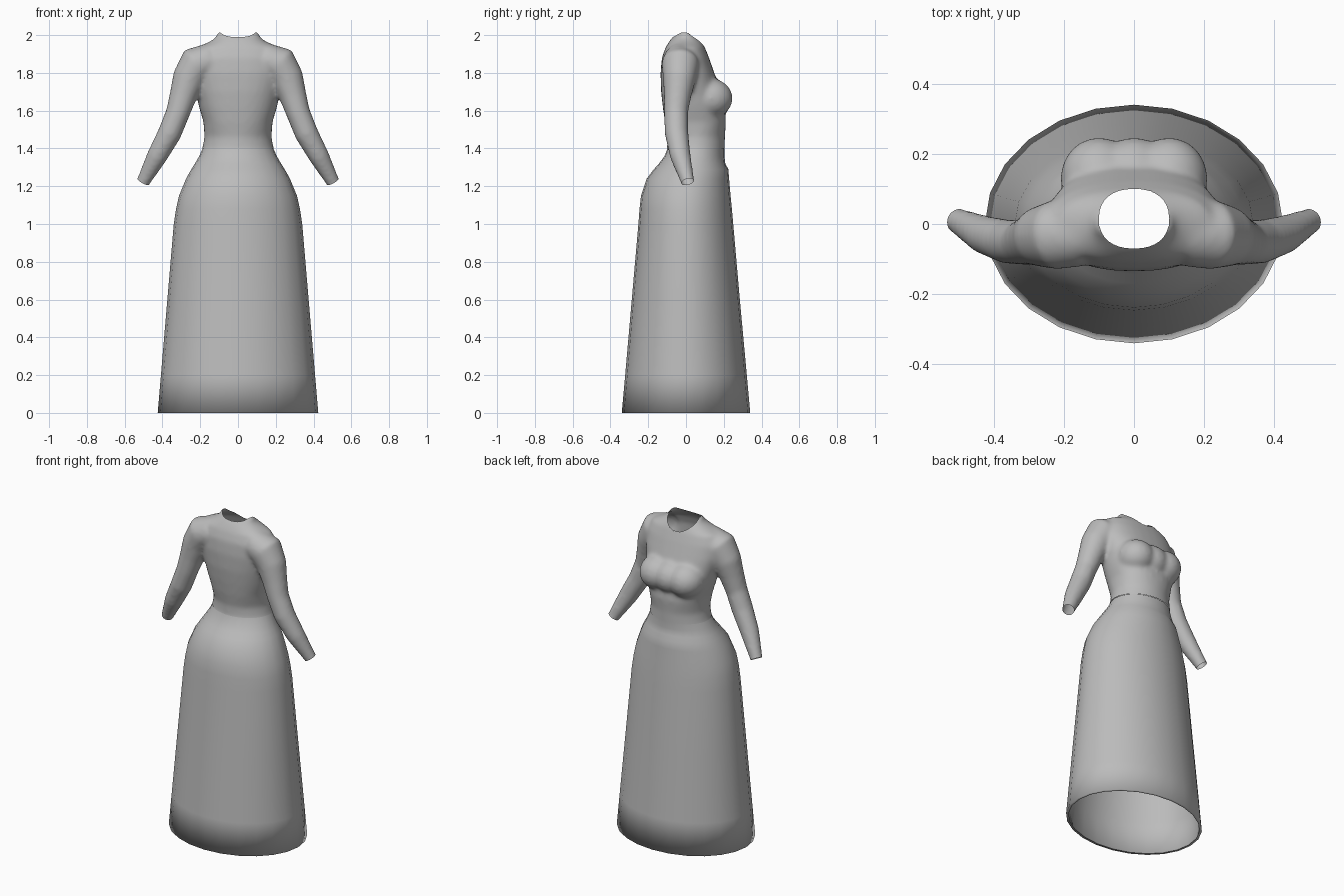
import bpy, bmesh, math
from mathutils import Vector, Matrix

if "Cube" in bpy.data.objects:
    bpy.data.objects.remove(bpy.data.objects["Cube"])

cloth = bpy.data.materials.new("grey cloth")
cloth.diffuse_color = (0.5, 0.5, 0.5, 1)
cloth.use_nodes = True
cloth.node_tree.nodes["Principled BSDF"].inputs["Base Color"].default_value = cloth.diffuse_color
WAIST = 1.40


def section(z, hw, front, back, n, power=2.0):
    """Closed superellipse ring at height z between y=back and y=front."""
    yc, hy, e, pts = (front + back) / 2, (front - back) / 2, 2 / power, []
    for i in range(n):
        a = math.tau * i / n
        c, s = math.cos(a), math.sin(a)
        pts.append(Vector((hw * math.copysign(abs(c) ** e, c),
                           yc + hy * math.copysign(abs(s) ** e, s), z)))
    return pts


def loft(bm, rings, caps):
    vs = [[bm.verts.new(p) for p in r] for r in rings]
    n = len(vs[0])
    for a, b in zip(vs, vs[1:]):
        for i in range(n):
            bm.faces.new((a[i], a[(i + 1) % n], b[(i + 1) % n], b[i]))
    if caps:
        bm.faces.new(vs[0][::-1])
        bm.faces.new(vs[-1])


def make(name, bm):
    me = bpy.data.meshes.new(name)
    bm.to_mesh(me)
    bm.free()
    me.materials.append(cloth)
    ob = bpy.data.objects.new(name, me)
    bpy.context.collection.objects.link(ob)
    me.shade_smooth()
    return ob


def bake(ob):
    bpy.context.view_layer.update()
    dg = bpy.context.evaluated_depsgraph_get()
    me = bpy.data.meshes.new_from_object(ob.evaluated_get(dg))
    ob.modifiers.clear()
    ob.data = me


# skirt: open bell with a narrow turned-in hem
skirt_rows = [(0.0, .41, .325, -.325), (0.0, .425, .34, -.34), (.2, .408, .322, -.322),
              (.6, .374, .285, -.287), (1.0, .34, .25, -.252), (1.08, .328, .243, -.246),
              (1.15, .312, .236, -.238), (1.24, .275, .228, -.208), (1.29, .247, .224, -.17),
              (1.32, .228, .208, -.143), (1.36, .205, .203, -.113), (WAIST, .187, .203, -.098)]
bm = bmesh.new()
loft(bm, [section(*r, 24) for r in skirt_rows], False)
make("skirt", bm)

# bodice solid: torso, bust and sleeves, fused into one skin
bm = bmesh.new()
torso_rows = [(1.32, .228, .208, -.143), (1.36, .207, .206, -.115), (1.40, .189, .206, -.10),
              (1.46, .178, .206, -.098), (1.54, .183, .212, -.112), (1.62, .207, .205, -.123),
              (1.70, .225, .185, -.132), (1.80, .25, .15, -.135), (1.88, .25, .122, -.128),
              (1.935, .22, .10, -.108), (1.965, .15, .085, -.09), (1.985, .12, .07, -.075),
              (2.02, .105, .03, -.04)]
loft(bm, [section(*r, 32, 2.0 if r[0] < 1.5 else 2.3) for r in torso_rows], True)

for x in (-.1, 0, .1):
    bmesh.ops.create_uvsphere(bm, u_segments=24, v_segments=16, radius=1, matrix=Matrix.Translation(
        (x, .13, 1.665)) @ Matrix.Diagonal((.11, .117, .105, 1)))

arm = [(.14, -.03, 1.87, .09), (.22, -.03, 1.845, .10), (.26, -.035, 1.77, .088),
       (.29, -.045, 1.68, .073), (.318, -.053, 1.59, .064), (.362, -.05, 1.48, .063),
       (.428, -.03, 1.36, .055), (.50, .008, 1.227, .037), (.52, .018, 1.19, .036)]
for side in (1, -1):
    pts = [Vector((side * x, y, z)) for x, y, z, r in arm]
    rings = []
    for i, p in enumerate(pts):
        d = (pts[min(i + 1, len(pts) - 1)] - pts[max(i - 1, 0)]).normalized()
        u = Vector((0, 1, 0)).cross(d).normalized()
        v = d.cross(u)
        rings.append([p + arm[i][3] * (math.cos(math.tau * k / 20) * u + math.sin(math.tau * k / 20) * v)
                      for k in range(20)])
    loft(bm, rings, True)
bmesh.ops.recalc_face_normals(bm, faces=bm.faces)
bodice = make("bodice", bm)
rm = bodice.modifiers.new("fuse", 'REMESH')
rm.mode, rm.voxel_size = 'VOXEL', .011
sm = bodice.modifiers.new("soften", 'SMOOTH')
sm.factor, sm.iterations = .5, 12
bake(bodice)

# neck cutter
bm = bmesh.new()
NX, NF, NB = .10, .10, -.07
loft(bm, [section(z, NX, NF, NB, 32, 2.3) for z in (1.6, 2.2)], True)
bmesh.ops.recalc_face_normals(bm, faces=bm.faces)
cutter = make("neck_cutter", bm)
cutter.hide_render = True
cutter.hide_viewport = False
bo = bodice.modifiers.new("neck", 'BOOLEAN')
bo.operation, bo.object, bo.solver = 'DIFFERENCE', cutter, 'EXACT'
bake(bodice)
bpy.data.objects.remove(cutter)

# open the neck, cuffs and waist
bm = bmesh.new()
bm.from_mesh(bodice.data)


def in_neck(p):
    x, y = p.x / NX, (p.y - (NF + NB) / 2) / ((NF - NB) / 2)
    return p.z > 1.55 and abs(x) ** 2.3 + abs(y) ** 2.3 < 1.005


bmesh.ops.delete(bm, geom=[f for f in bm.faces if in_neck(f.calc_center_median())], context='FACES')
cuts = [((0, 0, WAIST), (0, 0, -1), lambda p: abs(p.x) < .24)]
for side in (1, -1):
    cuts.append(((side * .502, .01, 1.224), (side * .46, .24, -.85), lambda p, s=side: p.x * s > .36 and p.z < 1.4))
for co, no, zone in cuts:
    part = [f for f in bm.faces if zone(f.calc_center_median())]
    geom = part + list({e for f in part for e in f.edges}) + list({v for f in part for v in f.verts})
    bmesh.ops.bisect_plane(bm, geom=geom, plane_co=co, plane_no=no, clear_outer=True)
bm.to_mesh(bodice.data)
bm.free()
bodice.data.materials.clear()
bodice.data.materials.append(cloth)
bodice.data.shade_smooth()
